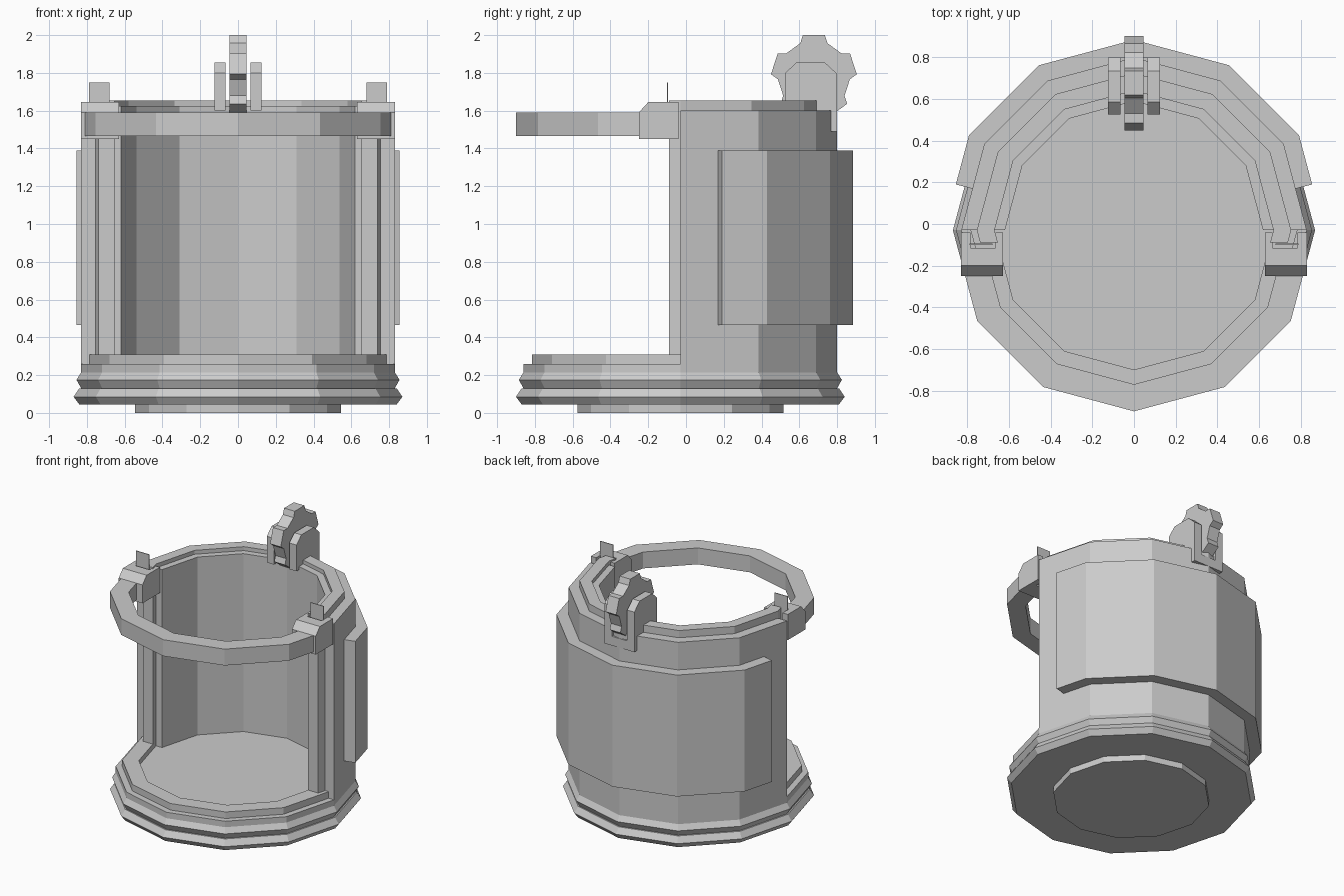
import bpy, bmesh, math
from mathutils import Vector

cube = bpy.data.objects.get("Cube")
if cube:
    bpy.data.objects.remove(cube)

SIDES = 12
CY = -0.03          # centre of the round body along y

grey = bpy.data.materials.new("plain grey")
grey.use_nodes = True
COLOUR = (0.6, 0.6, 0.6, 1)
grey.diffuse_color = COLOUR
grey.node_tree.nodes["Principled BSDF"].inputs["Base Color"].default_value = COLOUR


def finish(name, bm):
    bmesh.ops.remove_doubles(bm, verts=bm.verts, dist=0.0001)
    bmesh.ops.recalc_face_normals(bm, faces=bm.faces)
    mesh = bpy.data.meshes.new(name)
    bm.to_mesh(mesh)
    bm.free()
    mesh.materials.append(grey)
    obj = bpy.data.objects.new(name, mesh)
    bpy.context.collection.objects.link(obj)
    return obj


def prism(name, outline, axis, low, high):
    """Extrude a 2D outline: axis 'z' takes (x, y), axis 'x' takes (y, z)."""
    bm = bmesh.new()
    place = (lambda a, b: (a, b, low)) if axis == 'z' else (lambda a, b: (low, a, b))
    face = bm.faces.new([bm.verts.new(place(a, b)) for a, b in outline])
    out = bmesh.ops.extrude_face_region(bm, geom=[face])
    shift = Vector((0, 0, high - low)) if axis == 'z' else Vector((high - low, 0, 0))
    bmesh.ops.translate(bm, verts=[v for v in out["geom"] if isinstance(v, bmesh.types.BMVert)], vec=shift)
    return finish(name, bm)


def box(name, x0, x1, y0, y1, z0, z1):
    return prism(name, [(x0, y0), (x1, y0), (x1, y1), (x0, y1)], 'z', z0, z1)


def lathe(name, profile):
    bm = bmesh.new()
    verts = [bm.verts.new((r, CY, z)) for r, z in profile]
    edges = [bm.edges.new(pair) for pair in zip(verts, verts[1:])]
    bmesh.ops.spin(bm, geom=verts + edges, cent=(0, CY, 0), axis=(0, 0, 1),
                   angle=math.tau, steps=SIDES, use_duplicate=False)
    return finish(name, bm)


def open_arc(radius, y_cut, side):
    """Points of the polygon on one side of y_cut, from +x round to -x."""
    pts = []
    step = math.tau / SIDES
    for i in range(-3, 4):
        a = side * math.pi / 2 - side * i * -step
        pts.append((radius * math.cos(a), CY + radius * math.sin(a)))
    # extend by one vertex, then clip both ends
    extra = [(s * radius * math.cos(step), CY - side * radius * math.sin(step)) for s in (1, -1)]
    pts = [extra[0]] + pts + [extra[1]]
    result = []
    for p, q in zip(pts, pts[1:]):
        p_in, q_in = side * (p[1] - y_cut) >= 0, side * (q[1] - y_cut) >= 0
        if p_in:
            result.append(p)
        if p_in != q_in:
            t = (y_cut - p[1]) / (q[1] - p[1])
            result.append((p[0] + t * (q[0] - p[0]), y_cut))
    if side * (pts[-1][1] - y_cut) >= 0:
        result.append(pts[-1])
    return result


def shell(name, inner, outer, z0, z1, cut_outer, cut_inner=None, side=1):
    cut_inner = cut_outer if cut_inner is None else cut_inner
    outline = open_arc(outer, cut_outer, side) + open_arc(inner, cut_inner, side)[::-1]
    return prism(name, outline, 'z', z0, z1)


# Stepped base with two pointed ribs and a recessed floor
lathe("base", [(0, 0), (.545, 0), (.545, .045), (.84, .045), (.87, .085), (.84, .13),
               (.83, .13), (.855, .175), (.83, .215), (.83, .26), (.785, .26),
               (.785, .31), (.67, .31), (.67, .27), (0, .27)])

# Half-round wall in three layers, back panel and front hoop
shell("wall_liner", .62, .68, .26, 1.625, -.03)
shell("wall_core", .67, .755, .26, 1.655, -.09)
shell("outer_wall", .745, .83, .215, 1.6, -.03)
shell("back_panel", .81, .915, .465, 1.39, .19, .165)
shell("front_hoop", .74, .87, 1.465, 1.59, -.22, side=-1)

# Clips joining the hoop to the wall
for side, label in ((1, "left"), (-1, "right")):
    def span(a, b):
        return sorted((side * a, side * b))
    prism(label + "_clip", [(-.25, 1.45), (-.115, 1.45), (-.115, 1.645), (-.2, 1.645), (-.25, 1.59)],
          'x', *span(.63, .83))
    box(label + "_clip_outer_prong", *span(.785, .83), -.115, -.04, 1.45, 1.645)
    box(label + "_clip_inner_prong", *span(.63, .665), -.115, -.04, 1.45, 1.645)
    box(label + "_clip_tab", *span(.68, .79), -.1, -.094, 1.45, 1.75)
    # Cheek plates of the rear hinge
    prism(label + "_hinge_cheek", [(.525, 1.6), (.6, 1.6), (.6, 1.49), (.8, 1.49), (.8, 1.795),
                                   (.735, 1.855), (.585, 1.855), (.525, 1.8)], 'x', *span(.065, .125))

box("hinge_plate", -.07, .07, .6, .8, 1.49, 1.56)

# Five-toothed wheel held between the cheeks
wheel = []
for i in range(5):
    a = math.pi / 2 + i * math.tau / 5
    for along, across in ((.177, -.072), (.22, -.058), (.22, .058), (.177, .072)):
        wheel.append((.677 + along * math.cos(a) - across * math.sin(a),
                      1.78 + along * math.sin(a) + across * math.cos(a)))
prism("hinge_wheel", wheel, 'x', -.045, .045)
